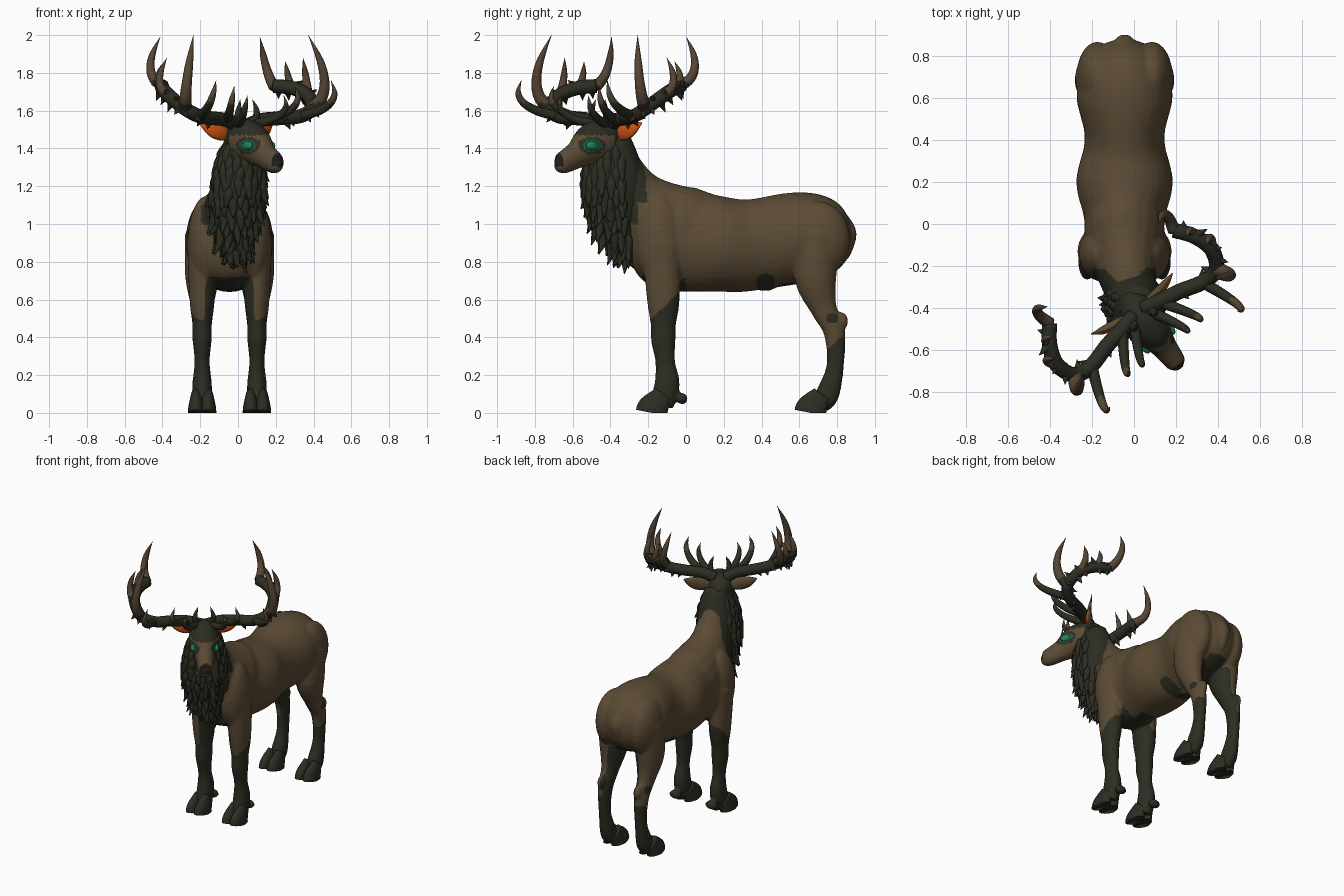
import bpy, bmesh, math, random
from mathutils import Matrix, Vector

cube = bpy.data.objects.get("Cube")
if cube:
    bpy.data.objects.remove(cube, do_unlink=True)

MID = -.045                    # middle plane of the body
STANCE = .145                  # distance of each leg from that plane
NECK_TOP = Vector((.02, -.42, 0))
HEAD_TURN = math.atan2(3, 4)
SIDES = ((-1, "right"), (1, "left"))


def material(name, *rgb):
    mat = bpy.data.materials.new(name)
    mat.use_nodes = True
    mat.diffuse_color = (*rgb, 1)
    mat.node_tree.nodes["Principled BSDF"].inputs["Base Color"].default_value = (*rgb, 1)
    return mat


BROWN = material("brown coat", .105, .07, .035)
DARK = material("dark fur", .025, .026, .016)
HORN = material("horn tip", .09, .058, .034)
GREEN = material("eye green", .01, .24, .1)
TEAL = material("eye rim", .014, .09, .05)
ORANGE = material("inner ear", .62, .085, .006)
BLACK = material("nose", .014, .014, .012)


def catmull(before, start, end, after, t):
    bend = before * 2 - start * 5 + end * 4 - after
    twist = (start - end) * 3 + after - before
    return start + ((end - before) * t + bend * t ** 2 + twist * t ** 3) / 2


def loft(bm, keys, deep=1, sides=20, steps=4):
    """Smooth closed tube through keys of x, y, z, half width and optional half depth."""
    keys = [Vector(k if len(k) > 4 else (*k, k[3] * deep)) for k in keys]
    padded = [keys[0], *keys, keys[-1]]
    rows = [catmull(*padded[i:i + 4], s / steps) for i in range(len(keys) - 1) for s in range(steps)]
    rows.append(keys[-1])
    points = [Vector(row[:3]) for row in rows]
    across, rings = None, []
    for i, (point, row) in enumerate(zip(points, rows)):
        along = (points[min(i + 1, len(points) - 1)] - points[max(i - 1, 0)]).normalized()
        if across is None:
            across = Vector((0, 1, 0)) if abs(along.x) > .8 else Vector((1, 0, 0))
        across = (across - along * across.dot(along)).normalized()
        wide = across * max(row[3], .001)
        tall = along.cross(across) * max(row[4], .001)
        angles = [math.tau * k / sides for k in range(sides)]
        rings.append([bm.verts.new(point + wide * math.cos(a) + tall * math.sin(a)) for a in angles])
    for lower, upper in zip(rings, rings[1:]):
        for k in range(sides):
            bm.faces.new((lower[k - 1], lower[k], upper[k], upper[k - 1]))
    bm.faces.new(rings[0])
    bm.faces.new(rings[-1])


def ball(bm, place, size):
    shape = Matrix.Translation(place) @ Matrix.Diagonal((*size, 1))
    bmesh.ops.create_uvsphere(bm, u_segments=20, v_segments=12, radius=1, matrix=shape)


def finish(bm, name, mats, rule=None, head=False, fuse=False):
    bmesh.ops.recalc_face_normals(bm, faces=bm.faces)
    mesh = bpy.data.meshes.new(name)
    bm.to_mesh(mesh)
    bm.free()
    ob = bpy.data.objects.new(name, mesh)
    bpy.context.collection.objects.link(ob)
    if fuse:                   # melt overlapping volumes into one skin
        remesh = ob.modifiers.new("fuse", 'REMESH')
        remesh.mode, remesh.voxel_size = 'VOXEL', .01
        soften = ob.modifiers.new("soften", 'SMOOTH')
        soften.iterations = 6
        graph = bpy.context.evaluated_depsgraph_get()
        mesh = bpy.data.meshes.new_from_object(ob.evaluated_get(graph))
        ob.modifiers.clear()
        ob.data = mesh
    mesh.materials.clear()
    for mat in mats:
        mesh.materials.append(mat)
    for face in mesh.polygons:
        face.use_smooth = True
        face.material_index = int(rule(face.center, face.normal)) if rule else 0
    if head:                   # head parts are built facing -y, then turned
        ob.location, ob.rotation_euler.z = NECK_TOP, HEAD_TURN


def torso_section(u):
    """Barrel outline at u from -1 (chest) to 1 (rump)."""
    y = .29 + .59 * u
    rounding = math.sqrt(1 - u ** 8)
    spine = 1.15 + .02 * math.cos(10 * y)
    belly = .64 + .15 * max(y - .3, 0)
    width = .21 + .02 * math.cos(15 * (y - .2))
    return MID, y, (spine + belly) / 2, width * rounding, (spine - belly) / 2 * rounding


# Body: torso, neck, tail, shoulders, thighs and legs fused together
bm = bmesh.new()
loft(bm, [torso_section(math.sin(math.pi * k / 24)) for k in range(-12, 13)], sides=32)
loft(bm, [(MID, .1, .93, .18), (MID, -.06, .97, .19), (-.03, -.24, 1.1, .14),
          (0, -.34, 1.24, .11), (.02, -.42, 1.45, .08)], deep=1.3)
loft(bm, [(MID, .83, 1.05, .03), (MID, .88, .95, .04), (MID, .86, .82, .01)], deep=.6)
ball(bm, (MID, .42, .69), (.05, .07, .045))
for s, _ in SIDES:
    leg = MID + s * STANCE
    ball(bm, (MID + s * .12, -.14, .91), (.1, .13, .24))
    ball(bm, (MID + s * .13, .7, .92), (.1, .17, .2))
    ball(bm, (leg, .82, .485), (.03, .04, .05))
    loft(bm, [(leg, y, z, r) for y, z, r in (
        (-.13, .9, .08), (-.12, .6, .067), (-.12, .47, .052), (-.12, .38, .05), (-.11, .27, .04),
        (-.1, .15, .052), (-.13, .04, .05))], deep=1.3)
    loft(bm, [(leg, y, z, r) for y, z, r in (
        (.7, .95, .09), (.685, .72, .09), (.73, .55, .056), (.785, .43, .046),
        (.79, .25, .037), (.75, .1, .05), (.71, .04, .04))], deep=1.25)
    for heel in (-.02, .77):
        ball(bm, (leg, heel, .075), (.045, .03, .03))


def coat(c, n):
    x = c.x - MID
    inward = n.x * x < -.3 * abs(x)
    if c.y < .1 and c.z < .72:
        stocking = c.z < .48 + min(max(c.y + .2, 0), .17)
        chest = n.z < -.45 and abs(x) < .13 and c.y < 0
        return stocking or chest or (inward and abs(x) > .04)
    if c.y > .5 and c.z < .78:
        stocking = c.z < .37 + .03 * math.sin(40 * c.y)
        hock = math.hypot(c.y - .775, c.z - .5) < .03
        groin = abs(x) < .07 and n.z < -.3
        return stocking or hock or groin or (inward and c.z < .74)
    sheath = math.hypot(c.y - .42, c.z - .69) < .05
    return sheath or (c.z > 1 and abs(x) < .15 and c.y < -.31 + min(.1, abs(x)))


finish(bm, "body", [BROWN, DARK], coat, fuse=True)

# Cloven hooves
for s, side in SIDES:
    for part, y in (("front", -.18), ("hind", .66)):
        bm = bmesh.new()
        for toe in (-.032, .032):
            x = MID + s * STANCE + toe
            loft(bm, [(x, y, 0, .043), (x, y + .01, .03, .041), (x, y + .06, .1, .025)], deep=2)
        for v in bm.verts:
            v.co.z = max(v.co.z, 0)
        finish(bm, f"{part}_{side}_hoof", [DARK])


def mane_section(t):
    """Mane outline at t from 0 (behind the jaw) to 1 (point on the chest)."""
    bulge = math.sin(math.pi * (.2 + .76 * t)) ** 1.1
    return .02 - .045 * t, -.39 + .13 * t ** 3, 1.47 - .7 * t, .14 * bulge, .165 * bulge


# Mane: a tapering core covered in hanging tufts
bm = bmesh.new()
loft(bm, [mane_section(k / 8) for k in range(9)], sides=28)
rnd = random.Random(4)
for row in range(2, 13):
    x, y, z, wide, long = mane_section(row / 14)
    for k in range(10):
        angle = math.radians(22 * (k + row % 2 / 2 + rnd.uniform(-.3, .3)) - 195)
        out = Vector((math.cos(angle), math.sin(angle), 0))
        skin = Vector((x + wide * out.x, y + long * out.y, z))
        drop = Vector((rnd.uniform(-.01, .01), 0, rnd.uniform(-.07, -.04)))
        strand = ((-.02, -1, .01), (-.014, 0, .028), (-.01, 1, .022), (rnd.uniform(0, .02), 2, .002))
        loft(bm, [(*(skin + out * lift + drop * fall), r) for lift, fall, r in strand], sides=8, steps=3)
finish(bm, "mane", [DARK])

# Head with muzzle, eye patches and nose
EYE = Vector((.075, -.15, 1.415))
bm = bmesh.new()
loft(bm, [(0, .1, 1.44, .04), (0, 0, 1.445, .095), (0, -.1, 1.42, .096), (0, -.2, 1.365, .063),
          (0, -.3, 1.32, .047), (0, -.335, 1.315, .015)], deep=1.15, sides=48, steps=12)


def face_colour(c, n):
    if abs(c.x) > .03:
        patch = math.hypot(c.y - EYE.y, 1.5 * (c.z - EYE.z))
        if patch < .07:
            return 3 if patch < .05 else 1
    if c.y < -.315 and c.z > 1.305:
        return 2
    return c.y > -.02 or c.z > 1.47


finish(bm, "head", [BROWN, DARK, BLACK, TEAL], face_colour, head=True)

# Eyes and ears
for s, side in SIDES:
    bm = bmesh.new()
    ball(bm, (s * EYE.x, EYE.y, EYE.z), (.019, .038, .025))
    finish(bm, side + "_eye", [GREEN], head=True)
    bm = bmesh.new()
    loft(bm, [(s * .06, .02, 1.47, .012), (s * .12, .02, 1.485, .022),
              (s * .18, .03, 1.505, .02), (s * .24, .05, 1.535, .003)], deep=2)
    finish(bm, side + "_ear", [BROWN, ORANGE],
           lambda c, n: n.y < -.5 and n.z < .5 and abs(c.x) > .1, head=True)

# Antlers: dark thorny beams, and tines given by the beam point they leave and their tip
BEAM = [Vector(p) for p in ((.03, 0, 1.52), (.11, -.02, 1.55), (.22, -.04, 1.56), (.33, -.07, 1.57),
                            (.42, -.06, 1.61), (.46, .03, 1.68), (.43, .13, 1.72), (.37, .21, 1.73))]
TINES = ((0, .04, -.04, 1.66), (0, .12, -.21, 1.68), (1, .2, -.2, 1.73), (3, .38, -.28, 1.76),
         (4, .38, -.08, 2), (5, .45, .06, 1.88), (6, .4, .15, 1.86), (7, .33, .28, 1.99))
for s, side in SIDES:
    mirror = Vector((s, 1, 1))
    rnd = random.Random(7)
    bm = bmesh.new()
    loft(bm, [(*(p * mirror), .037) for p in BEAM], sides=14)
    for start, end in zip(BEAM[2:], BEAM[3:]):
        for k in range(4):
            root = start.lerp(end, k / 4)
            out = Vector((rnd.uniform(-.3, 1), rnd.uniform(-.8, .8), rnd.uniform(-1, .5))).normalized()
            reach = rnd.uniform(.055, .085)
            loft(bm, [(*((root + out * reach * t) * mirror), .034 * (1 - t)) for t in (0, .5, 1)],
                 sides=8, steps=2)
    finish(bm, side + "_antler_beam", [DARK], head=True)
    bm = bmesh.new()
    for joint, *tip in TINES:
        root, tip = BEAM[joint], Vector(tip)
        rise = tip.z - root.z
        elbow = Vector((tip.x + rise / 3, tip.y + math.copysign(rise / 4, tip.y), root.z + rise / 4))
        curve = [(root.lerp(elbow, t).lerp(elbow.lerp(tip, t), t), t) for t in (0, .25, .5, .75, 1)]
        loft(bm, [(*(p * mirror), (.02 + rise / 25) * (1 - t) ** .45) for p, t in curve], sides=12)
    finish(bm, side + "_antler_tines", [DARK, HORN], lambda c, n: c.z > 1.64, head=True)
